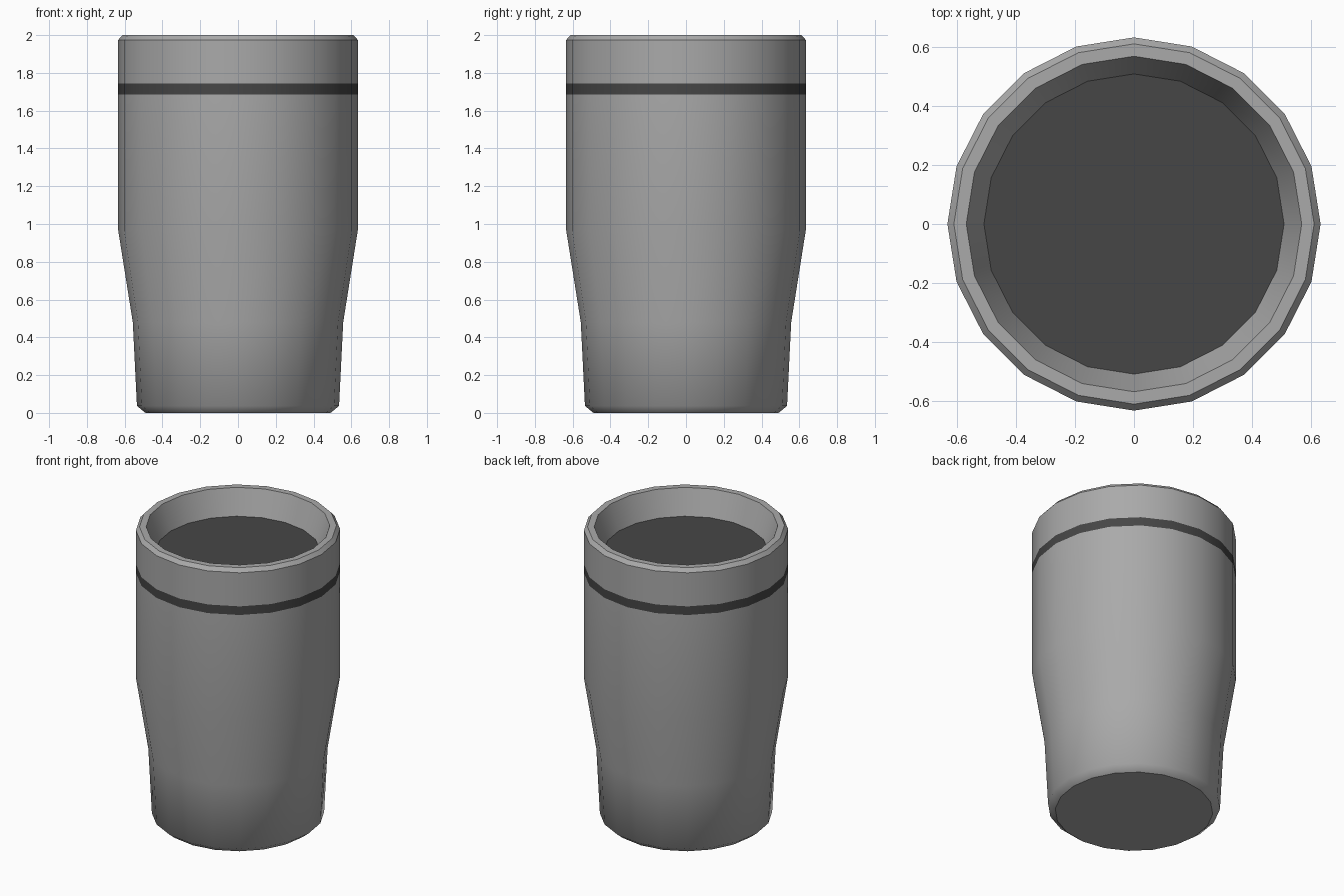
import bpy, bmesh
from math import cos, sin, tau

cube = bpy.data.objects.get("Cube")
if cube:
    bpy.data.objects.remove(cube, do_unlink=True)

SIDES = 20


def make_material(name, value):
    mat = bpy.data.materials.new(name)
    mat.use_nodes = True
    colour = (value, value, value, 1)
    mat.diffuse_color = colour
    mat.node_tree.nodes["Principled BSDF"].inputs["Base Color"].default_value = colour
    return mat


grey = make_material("mid grey", 0.4)
dark = make_material("dark grey", 0.061)


def lathe(name, profile, mat, sharp=(), cap=False):
    """Spin (radius, height) points about z; sharp lists hard-edged rings."""
    bm = bmesh.new()
    rings = [[bm.verts.new((r * cos(tau * i / SIDES), r * sin(tau * i / SIDES), z))
              for i in range(SIDES)] for r, z in profile]
    for low, high in zip(rings, rings[1:]):
        for i in range(SIDES):
            j = (i + 1) % SIDES
            bm.faces.new((low[i], low[j], high[j], high[i]))
    if cap:
        bm.faces.new(rings[0])
    for face in bm.faces:
        face.smooth = len(face.verts) == 4
    for k in sharp:
        for i in range(SIDES):
            bm.edges.get((rings[k][i], rings[k][(i + 1) % SIDES])).smooth = False
    mesh = bpy.data.meshes.new(name)
    bm.to_mesh(mesh)
    bm.free()
    mesh.materials.append(mat)
    obj = bpy.data.objects.new(name, mesh)
    bpy.context.collection.objects.link(obj)
    return obj


# Tapered cup wall with a chamfered foot
lathe("cup_body", [(0.49, 0), (0.535, 0.037), (0.557, 0.48),
                   (0.634, 0.965), (0.634, 1.686)], grey)

# Dark stripe flush with the wall
lathe("stripe", [(0.634, 1.686), (0.634, 1.745)], dark)

# Collar, chamfered rim and sloping inner wall
lathe("rim", [(0.634, 1.745), (0.634, 1.975), (0.612, 2), (0.57, 2),
              (0.51, 1.83)], grey, sharp=(1, 2, 3))

# Recessed top surface, and underside facing down
lathe("recessed_lid", [(0.51, 1.83)], dark, cap=True)
base = lathe("base", [(0.49, 0)], grey, cap=True)
base.data.flip_normals()
